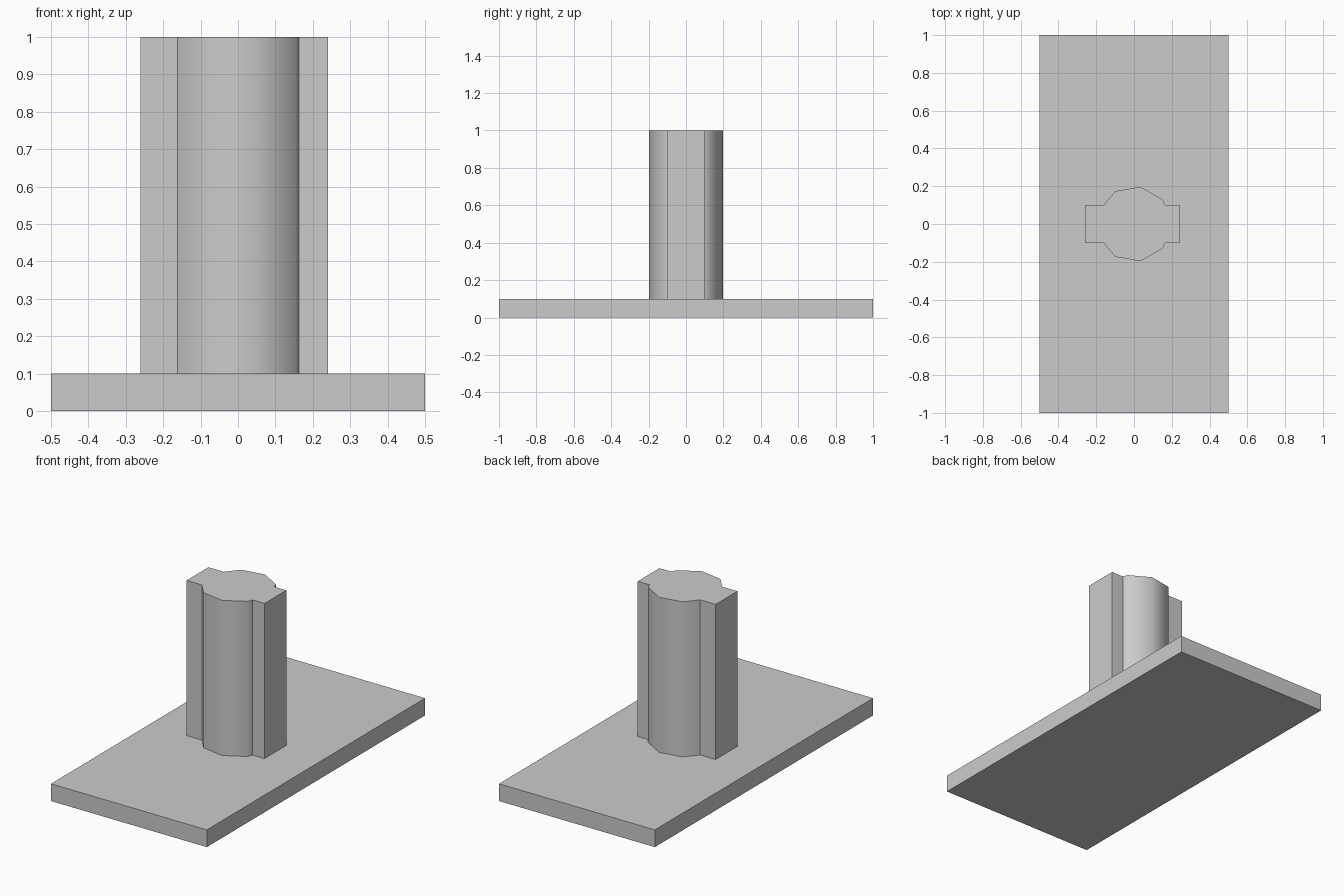
import bpy, bmesh
from math import radians, sin, cos

if "Cube" in bpy.data.objects:
    bpy.data.objects.remove(bpy.data.objects["Cube"])


def prism(name, outline, z0, z1):
    """Extrude a closed counter-clockwise outline from z0 to z1."""
    bm = bmesh.new()
    base = bm.faces.new([bm.verts.new((x, y, z0)) for x, y in outline])
    top = bmesh.ops.extrude_face_region(bm, geom=[base], use_keep_orig=True)["geom"]
    verts = [v for v in top if isinstance(v, bmesh.types.BMVert)]
    bmesh.ops.translate(bm, verts=verts, vec=(0, 0, z1 - z0))
    bmesh.ops.recalc_face_normals(bm, faces=bm.faces[:])
    mesh = bpy.data.meshes.new(name)
    bm.to_mesh(mesh)
    bm.free()
    ob = bpy.data.objects.new(name, mesh)
    bpy.context.collection.objects.link(ob)
    return ob


# Flat rectangular base plate
prism("base_plate", [(-0.5, -1), (0.5, -1), (0.5, 1), (-0.5, 1)], 0, 0.1)

# Column: nine-sided round core merged with a square-ended cross bar
R, H = 0.2, 0.1
core = [(R * cos(radians(a)), R * sin(radians(a))) for a in (0, 40, 80, 120, 160)]


def cross(p, q):
    """Point where the core side p-q meets the bar face y = H."""
    t = (H - p[1]) / (q[1] - p[1])
    return (p[0] + t * (q[0] - p[0]), H)


half = [(0.24, H), cross(core[0], core[1]), *core[1:4],
        cross(core[3], core[4]), (-0.26, H)]
outline = half + [(x, -y) for x, y in reversed(half)]
column = prism("column", outline, 0.1, 1.0)

# Round core sides shade smooth, bar corners stay sharp
bpy.ops.object.select_all(action='DESELECT')
column.select_set(True)
bpy.context.view_layer.objects.active = column
bpy.ops.object.shade_smooth_by_angle(angle=radians(45))
